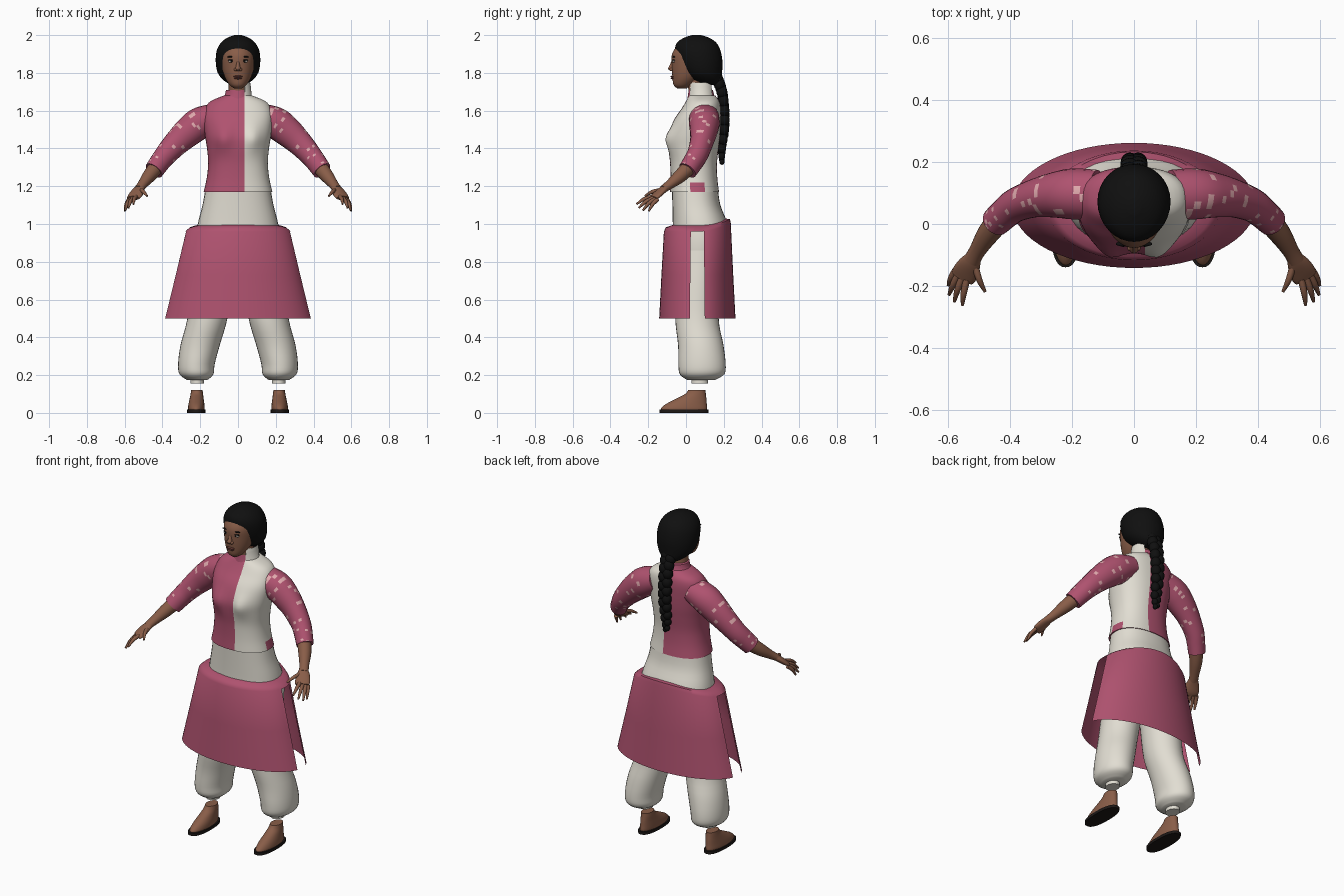
import bpy, bmesh, random
from math import cos, sin, pi, exp, copysign
from mathutils import Vector, Quaternion

if "Cube" in bpy.data.objects:
    bpy.data.objects.remove(bpy.data.objects["Cube"])
random.seed(4)


def material(name, r, g, b):
    m = bpy.data.materials.new(name)
    m.use_nodes = True
    m.diffuse_color = (r, g, b, 1)
    m.node_tree.nodes["Principled BSDF"].inputs["Base Color"].default_value = (r, g, b, 1)
    return m


PINK = material("rose cloth", .43, .085, .16)
SPOT = material("pale rose", .75, .40, .42)
CREAM = material("cream cloth", .76, .73, .65)
SKIN = material("brown skin", .25, .11, .065)
HAIR = material("black hair", .005, .005, .005)
SOLE = material("dark sole", .012, .009, .008)
WHITE = material("eye white", .55, .5, .45)
LIPS = material("lips", .16, .05, .04)


def resample(rows, steps):
    """Catmull-Rom interpolation of whole rows of numbers."""
    out = []
    for i in range(len(rows) - 1):
        p0, p1, p2, p3 = (rows[min(max(i + k, 0), len(rows) - 1)] for k in (-1, 0, 1, 2))
        for s in range(steps):
            t = s / steps
            out.append([b + .5 * t * (c - a + t * (2*a - 5*b + 4*c - d + t * (3*(b - c) + d - a)))
                        for a, b, c, d in zip(p0, p1, p2, p3)])
    return out + [list(rows[-1])]


def finish(name, bm, mats):
    bmesh.ops.recalc_face_normals(bm, faces=bm.faces)
    me = bpy.data.meshes.new(name)
    bm.to_mesh(me)
    bm.free()
    for m in mats:
        me.materials.append(m)
    ob = bpy.data.objects.new(name, me)
    bpy.context.collection.objects.link(ob)
    bpy.ops.object.select_all(action='DESELECT')
    ob.select_set(True)
    bpy.context.view_layer.objects.active = ob
    bpy.ops.object.shade_smooth_by_angle(angle=.9)
    return ob


def loft(name, rows, mats, n=32, steps=4, power=2, along=False, side=1, caps=True, edit=None):
    """Skin rings given as (x, y, z, rx, ry); level rings, or square to the path if along."""
    rows = resample(rows, steps)
    pts = [Vector((r[0] * side, r[1], r[2])) for r in rows]
    bm = bmesh.new()
    rings = []
    for i, (p, r) in enumerate(zip(pts, rows)):
        q = Quaternion()
        if along:
            q = (pts[min(i + 1, len(pts) - 1)] - pts[max(i - 1, 0)]).to_track_quat('Z', 'Y')
        ring = []
        for k in range(n):
            c, s = cos(2 * pi * k / n), sin(2 * pi * k / n)
            v = Vector((copysign(abs(c) ** (2 / power), c) * r[3],
                        copysign(abs(s) ** (2 / power), s) * r[4], 0))
            ring.append(bm.verts.new(p + q @ v))
        rings.append(ring)
    for a, b in zip(rings, rings[1:]):
        for k in range(n):
            j = (k + 1) % n
            bm.faces.new((a[k], a[j], b[j], b[k]))
    if caps:
        bm.faces.new(rings[0])
        bm.faces.new(rings[-1])
    if edit:
        edit(bm)
    return finish(name, bm, mats)


def ball(name, loc, size, mat):
    bm = bmesh.new()
    bmesh.ops.create_uvsphere(bm, u_segments=16, v_segments=10, radius=1)
    for v in bm.verts:
        v.co = Vector(a * s + o for a, s, o in zip(v.co, size, loc))
    return finish(name, bm, [mat])


# Jacket: rose on one half, cream on the other
SPLIT = .035


def two_tone(bm):
    geom = bm.verts[:] + bm.edges[:] + bm.faces[:]
    bmesh.ops.bisect_plane(bm, geom=geom, plane_co=(SPLIT, 0, 0), plane_no=(1, 0, 0))
    for f in bm.faces:
        c = f.calc_center_median()
        patch = c.z < 1.215 and .02 < c.y < .1
        f.material_index = int(c.x > SPLIT and not patch)


def jacket_shape(bm):
    for v in bm.verts:
        if v.co.y < .03:
            v.co.y -= .025 * exp(-((abs(v.co.x) - .08) / .045) ** 2 - ((v.co.z - 1.45) / .06) ** 2)
    two_tone(bm)


def collar_shape(bm):
    two_tone(bm)
    for v in bm.verts:
        if v.co.x > SPLIT + .001 and v.co.z > 1.68:
            v.co.z += .04


loft("jacket", [(0, .045, 1.17, .182, .13), (0, .042, 1.24, .166, .124), (0, .04, 1.32, .158, .124),
                (0, .04, 1.4, .164, .132), (0, .045, 1.47, .175, .135), (0, .06, 1.55, .183, .124),
                (0, .08, 1.61, .175, .104), (0, .088, 1.65, .145, .088), (0, .085, 1.68, .075, .07)],
     [PINK, CREAM], n=48, power=2.3, edit=jacket_shape)
loft("collar", [(0, .085, 1.65, .1, .08), (0, .08, 1.68, .072, .07), (0, .078, 1.71, .064, .064)],
     [PINK, CREAM], edit=collar_shape)

# Trousers
loft("trouser_hips", [(0, .047, 1.19, .172, .122), (0, .055, 1.1, .188, .127), (0, .075, 1, .213, .145),
                      (0, .08, .9, .225, .15), (0, .075, .8, .215, .135), (0, .07, .72, .17, .1)],
     [CREAM], power=2.3)


# Skirt with a slit on each side
def skirt_shape(bm):
    slit = [f for f in bm.faces if abs(f.calc_center_median().y - .06) < .038
            and f.calc_center_median().z < .96]
    bmesh.ops.delete(bm, geom=slit, context='FACES')
    for v in bm.verts:
        if v.co.z > .93:
            v.co.z += .045 * max(0, (v.co.y - .06) / .175) ** 2


loft("skirt", [(0, .06, .5, .393, .202), (0, .06, .73, .336, .19), (0, .06, .96, .28, .177),
               (0, .063, .982, .255, .17), (0, .07, .994, .205, .143)],
     [PINK], n=64, steps=1, caps=False, edit=skirt_shape)


# Sleeve spots: scattered faces in the pale colour
def spotted(bm):
    for f in bm.faces:
        if len(f.verts) == 4 and f.calc_center_median().z > 1.31 and random.random() < .07:
            f.material_index = 1


for side, tag in ((1, "left_"), (-1, "right_")):
    # Trouser leg, cuff, foot and sole
    loft(tag + "trouser_leg", [(.115, .075, .86, .11, .125), (.135, .065, .7, .11, .12),
                               (.162, .058, .5, .106, .115), (.2, .078, .36, .104, .12),
                               (.22, .085, .26, .097, .125), (.22, .085, .205, .09, .118),
                               (.216, .08, .175, .055, .075)], [CREAM], side=side)
    loft(tag + "trouser_cuff", [(.216, .073, .185, .036, .044), (.216, .073, .155, .036, .044)],
         [CREAM], steps=1, side=side)
    loft(tag + "foot", [(.218, .058, .122, .03, .045), (.218, .05, .1, .033, .055),
                        (.219, .028, .075, .037, .08), (.22, .002, .047, .042, .108),
                        (.221, -.01, .025, .044, .122), (.221, -.01, .014, .042, .12)],
         [SKIN], side=side)
    loft(tag + "sole", [(.221, -.01, 0, .048, .13), (.221, -.01, .017, .048, .13)],
         [SOLE], steps=1, power=2.4, side=side)

    # Arm and sleeve
    loft(tag + "sleeve", [(.12, .095, 1.57, .08, .07), (.2, .097, 1.535, .082, .084),
                          (.26, .093, 1.49, .073, .08), (.32, .083, 1.435, .062, .07),
                          (.38, .062, 1.37, .055, .06), (.415, .036, 1.325, .051, .056),
                          (.445, .008, 1.283, .048, .053)],
         [PINK, SPOT], n=20, steps=5, along=True, side=side, edit=spotted)
    loft(tag + "forearm", [(.425, .025, 1.31, .04, .042), (.47, -.03, 1.255, .036, .036),
                           (.505, -.085, 1.21, .027, .025), (.525, -.12, 1.185, .027, .02)],
         [SKIN], n=20, along=True, side=side)
    loft(tag + "palm", [(.515, -.105, 1.195, .024, .019), (.53, -.13, 1.175, .036, .018),
                        (.545, -.158, 1.15, .042, .016), (.555, -.175, 1.137, .038, .012)],
         [SKIN], n=20, along=True, side=side)

    # Fingers: base then tip
    hand = {"little": ((.577, -.15, 1.13), (.6, -.197, 1.068)),
            "ring": ((.568, -.163, 1.133), (.597, -.228, 1.072)),
            "middle": ((.555, -.173, 1.138), (.58, -.25, 1.085)),
            "index": ((.54, -.18, 1.145), (.554, -.262, 1.105)),
            "thumb": ((.513, -.135, 1.18), (.481, -.218, 1.148))}
    for finger, (a, b) in hand.items():
        a, b = Vector(a), Vector(b)
        mid = (a + b) / 2 + Vector((.003, -.003, .006))
        loft(tag + finger + "_finger", [(*a, .011, .011), (*mid, .01, .01), (*b, .005, .005)],
             [SKIN], n=10, along=True, side=side)

    # Eye and brow
    ball(tag + "eye", (side * .036, -.064, 1.861), (.015, .008, .007), WHITE)
    ball(tag + "pupil", (side * .035, -.07, 1.861), (.006, .004, .006), HAIR)
    ball(tag + "eye_lid", (side * .036, -.064, 1.868), (.018, .009, .003), HAIR)
    ball(tag + "brow", (side * .038, -.064, 1.885), (.021, .008, .004), HAIR)
    ball(tag + "nostril", (side * .012, -.077, 1.818), (.01, .011, .009), SKIN)

# Head and face
loft("neck", [(0, .075, 1.64, .058, .056), (0, .065, 1.71, .05, .052), (0, .055, 1.79, .05, .055)], [SKIN])
loft("head", [(0, -.022, 1.718, .02, .025), (0, -.016, 1.737, .045, .05), (0, .006, 1.78, .071, .078),
              (0, .028, 1.84, .087, .104), (0, .038, 1.9, .09, .112), (0, .05, 1.95, .072, .09),
              (0, .05, 1.98, .035, .045)], [SKIN])
loft("nose", [(0, -.066, 1.865, .008, .01), (0, -.074, 1.84, .01, .013), (0, -.081, 1.822, .014, .014),
              (0, -.075, 1.81, .008, .008)], [SKIN], n=16)
ball("upper_lip", (0, -.07, 1.781), (.025, .012, .005), LIPS)
ball("lower_lip", (0, -.069, 1.772), (.021, .012, .006), LIPS)

# Hair and braid
loft("hair", [(0, .13, 1.735, .035, .045), (0, .11, 1.76, .075, .078), (0, .088, 1.8, .107, .103),
              (0, .074, 1.86, .118, .119), (0, .062, 1.92, .112, .12), (0, .056, 1.96, .09, .104),
              (0, .056, 1.985, .058, .068), (0, .056, 2, .02, .025)], [HAIR])
braid = resample([(.165, 1.77, .036), (.19, 1.7, .034), (.202, 1.6, .033), (.202, 1.5, .031),
                  (.19, 1.4, .026), (.19, 1.33, .016)], 4)
for i, (y, z, r) in enumerate(braid):
    ball("braid_strand", ((-1) ** i * r * .4, y, z), (r * .9, r * .85, r * 1.05), HAIR)
